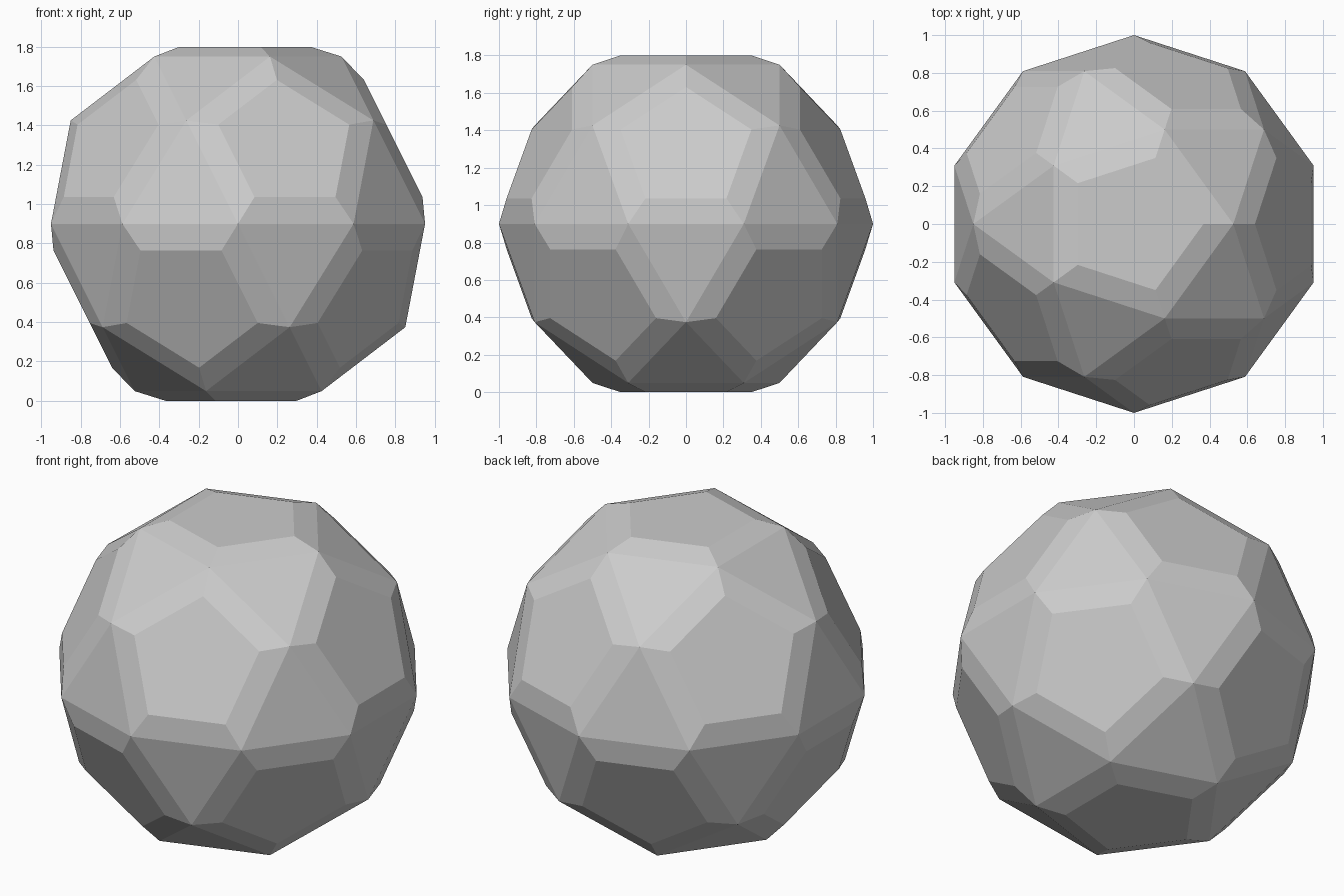
import bpy, bmesh, math

if "Cube" in bpy.data.objects:
    bpy.data.objects.remove(bpy.data.objects["Cube"])

RADIUS = 1.0          # corner radius of the icosidodecahedron
PANEL_HEIGHT = 0.9    # distance from the centre to each raised pentagon
INSET = 0.7           # raised pentagon size relative to its base

# Icosahedron used as the layout: edge midpoints are the main corners
layout = bmesh.new()
bmesh.ops.create_icosphere(layout, subdivisions=1, radius=1.0)

bm = bmesh.new()
for e in layout.edges:
    mid = (e.verts[0].co + e.verts[1].co).normalized() * RADIUS
    bm.verts.new(mid)

# Raised, inset pentagon panel on each of the 12 five-sided faces
for v in layout.verts:
    axis = v.co.normalized()
    for e in v.link_edges:
        mid = (e.verts[0].co + e.verts[1].co).normalized() * RADIUS
        flat = mid - axis * mid.dot(axis)
        bm.verts.new(axis * PANEL_HEIGHT + flat * INSET)
layout.free()

# Skin the corners and merge coplanar triangles into flat facets
bmesh.ops.convex_hull(bm, input=bm.verts[:])
bmesh.ops.dissolve_limit(bm, angle_limit=math.radians(1),
                         verts=bm.verts[:], edges=bm.edges[:])
bmesh.ops.recalc_face_normals(bm, faces=bm.faces[:])
bmesh.ops.translate(bm, verts=bm.verts[:], vec=(0, 0, PANEL_HEIGHT))

mesh = bpy.data.meshes.new("faceted_ball")
bm.to_mesh(mesh)
bm.free()
bpy.context.collection.objects.link(bpy.data.objects.new("faceted_ball", mesh))
